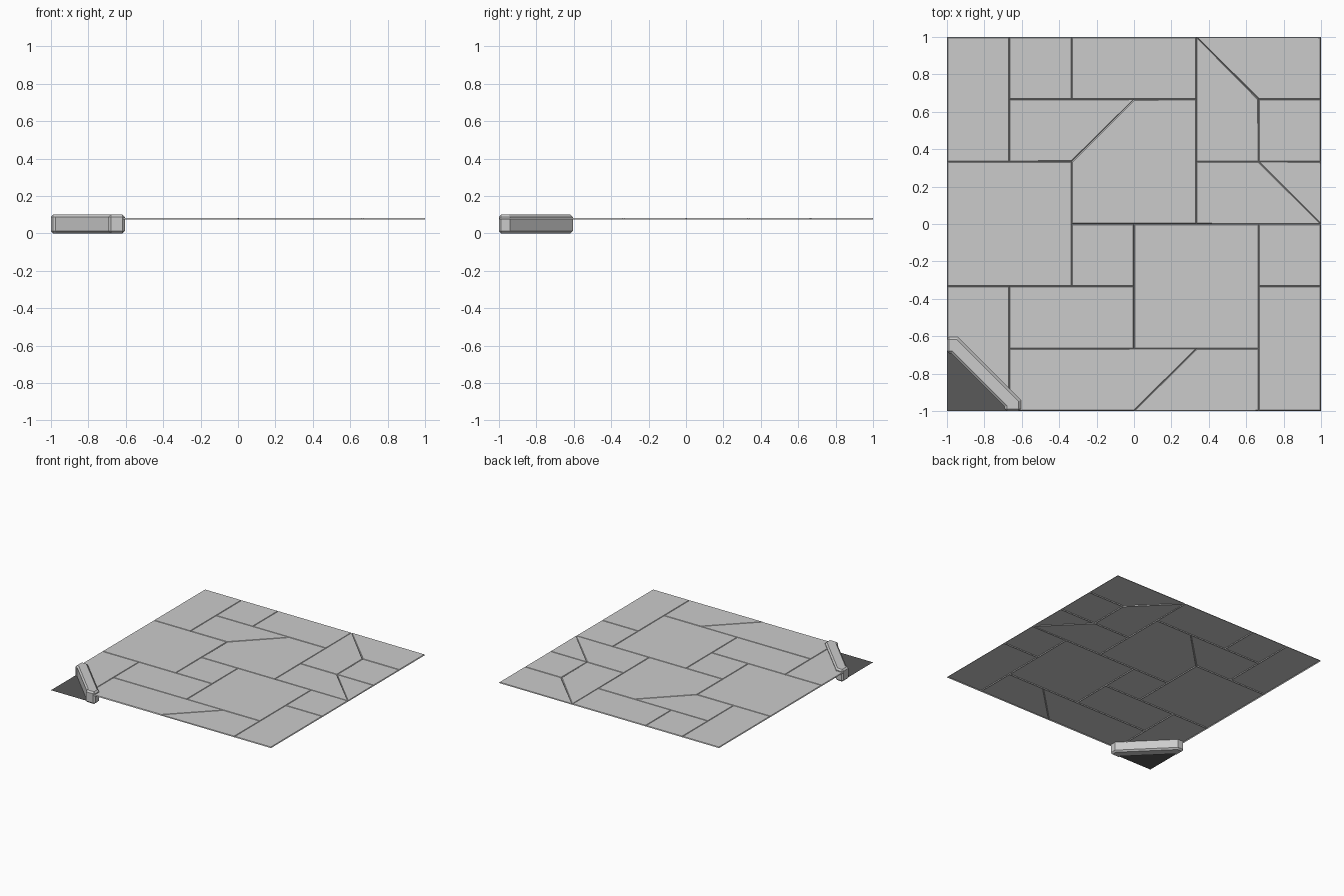
import bpy, bmesh
from mathutils import Vector

if "Cube" in bpy.data.objects:
    bpy.data.objects.remove(bpy.data.objects["Cube"])


def add_object(name, bm):
    mesh = bpy.data.meshes.new(name)
    bm.to_mesh(mesh)
    bm.free()
    obj = bpy.data.objects.new(name, mesh)
    bpy.context.collection.objects.link(obj)
    return obj


def add_polygon(bm, points, z):
    face = bm.faces.new([bm.verts.new((x, y, z)) for x, y in points])
    face.normal_update()
    if face.normal.z < 0:
        face.normal_flip()
    return face


def rect(x0, y0, x1, y1):
    return [(x0, y0), (x1, y0), (x1, y1), (x0, y1)]


# Paving stones on a 6 x 6 layout grid
stones = [rect(*r) for r in (
    (0, 4, 1, 6), (1, 5, 2, 6), (2, 5, 4, 6), (5, 4, 6, 5), (0, 2, 2, 4),
    (2, 2, 3, 3), (3, 1, 5, 3), (5, 2, 6, 3), (5, 0, 6, 2), (1, 1, 3, 2),
    (0, 0, 1, 2))]
stones += [
    [(4, 6), (5, 5), (6, 5), (6, 6)],
    [(4, 4), (5, 4), (5, 5), (4, 6)],
    [(1, 4), (2, 4), (3, 5), (1, 5)],
    [(2, 3), (4, 3), (4, 5), (3, 5), (2, 4)],
    [(4, 3), (6, 3), (5, 4), (4, 4)],
    [(6, 3), (6, 4), (5, 4)],
    [(1, 0), (3, 0), (4, 1), (1, 1)],
    [(3, 0), (5, 0), (5, 1), (4, 1)],
]
bm = bmesh.new()
for stone in stones:
    add_polygon(bm, [(x / 3 - 1, y / 3 - 1) for x, y in stone], 0.074)
# Raised tops leave V-shaped joints between stones
bmesh.ops.inset_individual(bm, faces=bm.faces[:], thickness=0.006, depth=0.007)
# Trim the corner hidden under the kerb
bmesh.ops.bisect_plane(bm, geom=bm.verts[:] + bm.edges[:] + bm.faces[:],
                       plane_co=Vector((-0.81, -0.81, 0)),
                       plane_no=Vector((1, 1, 0)), clear_inner=True)
add_object("paving_stones", bm)

# Kerb: outline mirrored across the diagonal, extruded and bevelled
half = [(-1, -0.692), (-0.977, -0.692)]
outer = [(-0.605, -1), (-0.605, -0.942)]
outline = half + [(y, x) for x, y in reversed(half)]
outline += outer + [(y, x) for x, y in reversed(outer)]
bm = bmesh.new()
base = add_polygon(bm, outline, 0)
top = bmesh.ops.extrude_face_region(bm, geom=[base])["geom"]
bmesh.ops.translate(bm, vec=(0, 0, 0.1),
                    verts=[v for v in top if isinstance(v, bmesh.types.BMVert)])
bmesh.ops.recalc_face_normals(bm, faces=bm.faces[:])
kerb = add_object("kerb", bm)
bevel = kerb.modifiers.new("bevel", "BEVEL")
bevel.width = 0.012
bevel.segments = 1
bevel.limit_method = 'ANGLE'
bevel.angle_limit = 1.0

# Dark road surface in the corner
bm = bmesh.new()
add_polygon(bm, [(-1, -1), (-0.66, -1), (-1, -0.66)], 0.015)
road = add_object("road", bm)
asphalt = bpy.data.materials.new("asphalt")
asphalt.diffuse_color = (0.1, 0.1, 0.1, 1)
asphalt.use_nodes = True
asphalt.node_tree.nodes["Principled BSDF"].inputs["Base Color"].default_value = asphalt.diffuse_color
road.data.materials.append(asphalt)
